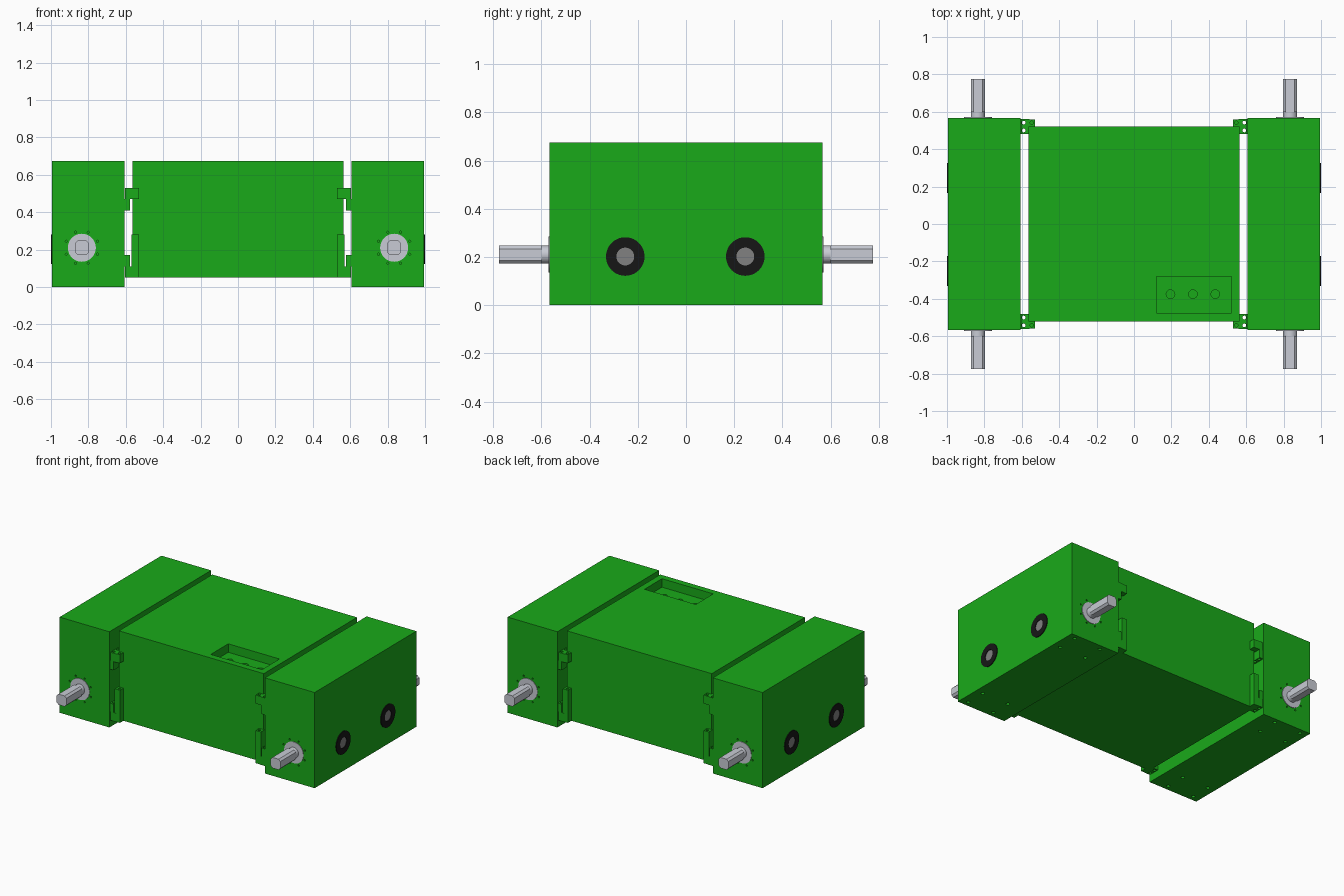
import bpy, bmesh, math
from mathutils import Matrix, Vector

if "Cube" in bpy.data.objects:
    bpy.data.objects.remove(bpy.data.objects["Cube"])


def material(name, rgb):
    m = bpy.data.materials.new(name)
    m.diffuse_color = (*rgb, 1)
    m.use_nodes = True
    m.node_tree.nodes["Principled BSDF"].inputs["Base Color"].default_value = m.diffuse_color
    return m


GREEN = material("green", (0.01, 0.40, 0.01))
BLACK = material("black", (0.008, 0.008, 0.008))
GREY = material("grey", (0.22, 0.22, 0.22))
SILVER = material("silver", (0.58, 0.60, 0.66))


def finish(bm, name, mat):
    bmesh.ops.recalc_face_normals(bm, faces=bm.faces)
    me = bpy.data.meshes.new(name)
    bm.to_mesh(me)
    bm.free()
    ob = bpy.data.objects.new(name, me)
    bpy.context.collection.objects.link(ob)
    if mat:
        me.materials.append(mat)
    return ob


def add_box(bm, x, y, z):
    c = Vector([(a + b) / 2 for a, b in (x, y, z)])
    s = [abs(b - a) for a, b in (x, y, z)]
    bmesh.ops.create_cube(bm, size=1, matrix=Matrix.Translation(c) @ Matrix.Diagonal((*s, 1)))


def box(name, x, y, z, mat=GREEN):
    bm = bmesh.new()
    add_box(bm, x, y, z)
    return finish(bm, name, mat)


def add_cyl(bm, r, depth, loc, axis, n=24):
    rot = Vector((0, 0, 1)).rotation_difference(Vector(axis)).to_matrix().to_4x4()
    bmesh.ops.create_cone(bm, cap_ends=True, segments=n, radius1=r, radius2=r, depth=depth,
                          matrix=Matrix.Translation(loc) @ rot)


def smooth(ob):
    bpy.context.view_layer.objects.active = ob
    ob.select_set(True)
    bpy.ops.object.shade_smooth_by_angle(angle=math.radians(35))
    ob.select_set(False)


def cut(ob, bm):
    cutter = finish(bm, "cutter", None)
    cutter.hide_render = True
    mod = ob.modifiers.new("cut", "BOOLEAN")
    mod.operation, mod.solver, mod.object = "DIFFERENCE", "EXACT", cutter
    bpy.context.view_layer.objects.active = ob
    bpy.ops.object.modifier_apply(modifier=mod.name)
    bpy.data.objects.remove(cutter)


def lathe(name, profile, loc, axis, mat, n=40):
    # profile of (radius, distance along axis), spun into a closed ring
    rot = Vector((0, 0, 1)).rotation_difference(Vector(axis)).to_matrix().to_4x4()
    xf = Matrix.Translation(loc) @ rot
    bm = bmesh.new()
    rings = [[bm.verts.new(xf @ Vector((r * math.cos(2 * math.pi * i / n),
                                        r * math.sin(2 * math.pi * i / n), h)))
              for i in range(n)] for r, h in profile]
    for a, b in zip(rings, rings[1:] + rings[:1]):
        for i in range(n):
            j = (i + 1) % n
            bm.faces.new((a[i], a[j], b[j], b[i]))
    ob = finish(bm, name, mat)
    smooth(ob)
    return ob


# central body with its lid and the recessed switch panel
box("body", (-.565, .565), (-.52, .52), (.05, .59))
lid = box("body_lid", (-.565, .565), (-.52, .52), (.59, .675))
bm = bmesh.new()
add_box(bm, (.12, .52), (-.475, -.28), (.615, .8))
cut(lid, bm)
bm = bmesh.new()
for x in (.195, .315, .435):
    add_cyl(bm, .023, .04, (x, -.375, .615), (0, 0, 1))
cut(lid, bm)

SX, SZ = .835, .21
for sx, side in ((-1, "left"), (1, "right")):
    # side pod with screw holes underneath and around the shaft collars
    pod = box(side + "_pod", (sx * .607, sx * .995), (-.567, .567), (0, .52))
    bm = bmesh.new()
    for sy in (-1, 1):
        for x in (.73, .94):
            for y in (.385, .53):
                add_cyl(bm, .012, .04, (sx * x, sy * y, 0), (0, 0, 1), 12)
        for k in range(8):
            a = math.pi * (k + .5) / 4
            add_cyl(bm, .006, .06, (sx * SX + .09 * math.cos(a), sy * .567,
                                    SZ + .09 * math.sin(a)), (0, 1, 0), 8)
    # wells behind the sensor discs
    for y in (-.252, .246):
        add_cyl(bm, .06, .06, (sx * .995, y, .202), (1, 0, 0))
    cut(pod, bm)
    box(side + "_pod_lid", (sx * .607, sx * .995), (-.567, .567), (.52, .675))

    # black rings with grey sockets on the outer face
    for y, end in ((-.252, "front"), (.246, "back")):
        loc = (sx * .995, y, .202)
        lathe(f"{side}_{end}_ring", [(.037, -.02), (.08, -.02), (.08, .005), (.037, .005)],
              loc, (sx, 0, 0), BLACK)
        bm = bmesh.new()
        add_cyl(bm, .0375, .016, (sx * .988, y, .202), (1, 0, 0), 32)
        finish(bm, f"{side}_{end}_socket", GREY)

    for sy, end in ((-1, "front"), (1, "back")):
        tag = f"{side}_{end}_"
        # bearing collar and round shaft root
        bm = bmesh.new()
        add_cyl(bm, .075, .03, (sx * SX, sy * .556, SZ), (0, 1, 0), 40)
        add_cyl(bm, .0375, .05, (sx * SX, sy * .575, SZ), (0, 1, 0), 32)
        smooth(finish(bm, tag + "collar", SILVER))
        # squared drive shaft with cut corners
        bm = bmesh.new()
        h, c = .0375, .024
        pts = [(h, -c), (h, c), (c, h), (-c, h), (-h, c), (-h, -c), (-c, -h), (c, -h)]
        f = bm.faces.new([bm.verts.new((sx * SX + x, sy * .6, SZ + z)) for x, z in pts])
        ext = bmesh.ops.extrude_face_region(bm, geom=[f])
        vs = [v for v in ext["geom"] if isinstance(v, bmesh.types.BMVert)]
        bmesh.ops.translate(bm, verts=vs, vec=(0, sy * .175, 0))
        finish(bm, tag + "shaft", SILVER)

        # hinge knuckles in the gap: pod half and body half interlock
        knuckles = (("upper_body", .57, .603, .47, .53), ("upper_pod", .577, .61, .41, .47),
                    ("lower_pod", .577, .61, .11, .17), ("lower_body", .57, .603, .05, .11))
        for kn, x0, x1, z0, z1 in knuckles:
            if kn.endswith("body"):
                x0 = .56
            ob = box(tag + kn + "_knuckle", (sx * x0, sx * x1), (sy * .48, sy * .562), (z0, z1))
            bm = bmesh.new()
            for y in (.5, .542):
                add_cyl(bm, .01, .2, (sx * .59, sy * y, (z0 + z1) / 2), (0, 0, 1), 16)
            cut(ob, bm)
        # bracket ears screwed on the body's end face
        for en, z0, z1 in (("lower", .05, .28), ("upper", .47, .53)):
            ear = box(tag + en + "_ear", (sx * .53, sx * .57), (sy * .515, sy * .56), (z0, z1))
            bm = bmesh.new()
            add_cyl(bm, .009, .04, (sx * .547, sy * .541, z1), (0, 0, 1), 16)
            cut(ear, bm)
